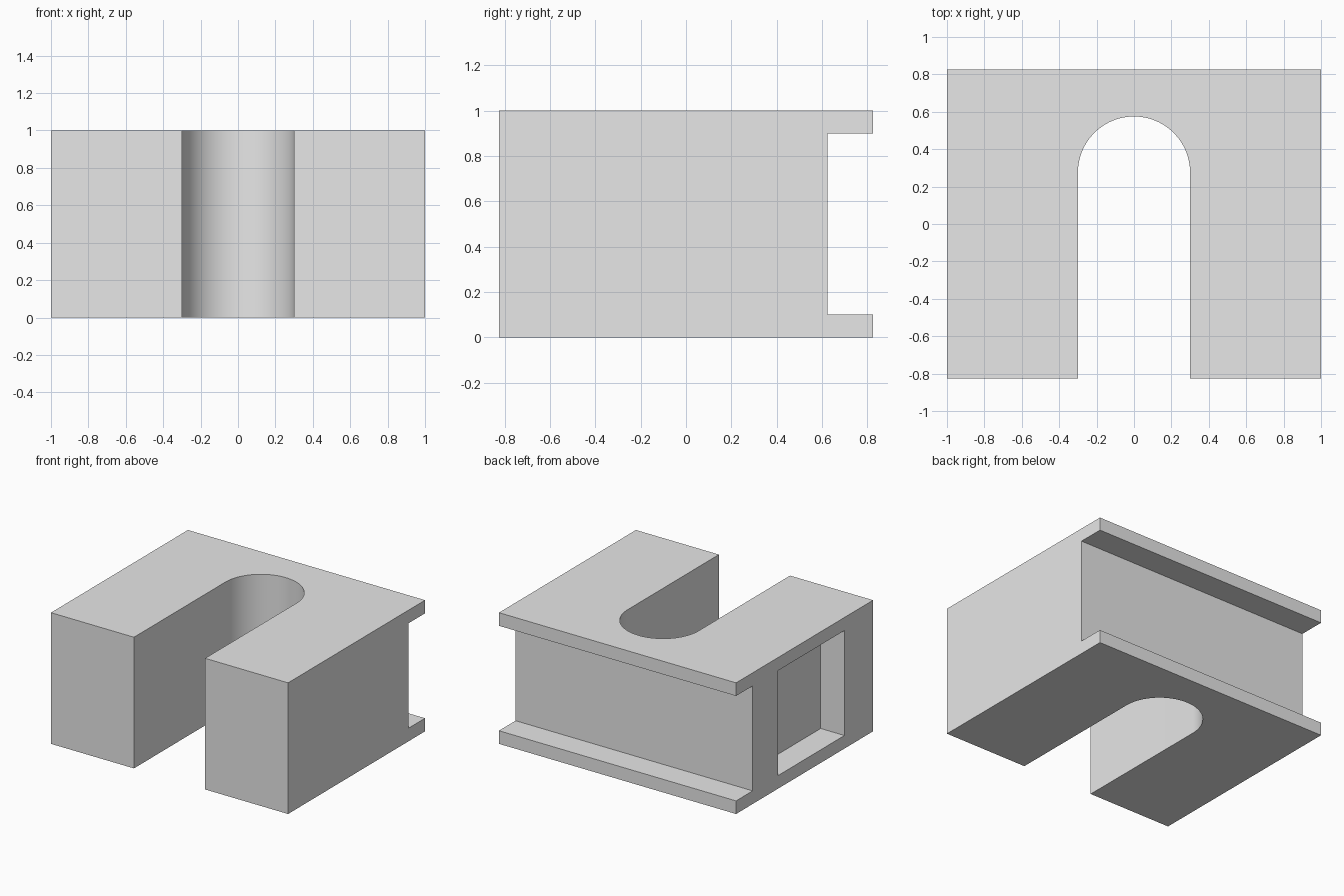
import bpy
import bmesh
import math

default_cube = bpy.data.objects.get("Cube")
if default_cube:
    bpy.data.objects.remove(default_cube, do_unlink=True)

HALF_DEPTH = 0.825
SLOT_RADIUS = 0.3
SLOT_CENTRE_Y = 0.275
ARC_STEPS = 48

grey = bpy.data.materials.new("light_grey")
grey.use_nodes = True
grey.diffuse_color = (0.8, 0.8, 0.8, 1)
grey.node_tree.nodes["Principled BSDF"].inputs["Base Color"].default_value = (0.8, 0.8, 0.8, 1)


def prism(name, outline, z0, z1):
    """Extrude an XY outline from z0 up to z1."""
    bm = bmesh.new()
    base = bm.faces.new([bm.verts.new((x, y, z0)) for x, y in outline])
    top = bmesh.ops.extrude_face_region(bm, geom=[base])["geom"]
    bmesh.ops.translate(bm, vec=(0, 0, z1 - z0),
                        verts=[v for v in top if isinstance(v, bmesh.types.BMVert)])
    bmesh.ops.recalc_face_normals(bm, faces=bm.faces)
    mesh = bpy.data.meshes.new(name)
    bm.to_mesh(mesh)
    bm.free()
    mesh.materials.append(grey)
    obj = bpy.data.objects.new(name, mesh)
    bpy.context.collection.objects.link(obj)
    return obj


def rectangle(x0, x1, y0, y1):
    return [(x0, y0), (x1, y0), (x1, y1), (x0, y1)]


# U-shaped block: outer rectangle with a round-ended slot open at the front
arc = [(SLOT_RADIUS * math.cos(a), SLOT_CENTRE_Y + SLOT_RADIUS * math.sin(a))
       for a in (math.pi * i / ARC_STEPS for i in range(ARC_STEPS + 1))]
outline = [(SLOT_RADIUS, -HALF_DEPTH), (1, -HALF_DEPTH), (1, HALF_DEPTH),
           (-1, HALF_DEPTH), (-1, -HALF_DEPTH), (-SLOT_RADIUS, -HALF_DEPTH)]
block = prism("slotted_block", outline + arc[::-1], 0, 1)

# Channel along the back, and a shallow pocket in the right side
cutters = [
    prism("back_channel_cutter", rectangle(-1.2, 1.2, 0.625, 1), 0.1, 0.9),
    prism("side_pocket_cutter", rectangle(-1.2, -0.8, -0.48, 0.32), 0.1, 0.9),
]
for cutter in cutters:
    cut = block.modifiers.new(cutter.name, 'BOOLEAN')
    cut.operation = 'DIFFERENCE'
    cut.solver = 'EXACT'
    cut.object = cutter

# Apply the cuts, then drop the cutters
bpy.ops.object.select_all(action='DESELECT')
block.select_set(True)
bpy.context.view_layer.objects.active = block
for cutter in cutters:
    bpy.ops.object.modifier_apply(modifier=cutter.name)
    bpy.data.objects.remove(cutter, do_unlink=True)

# Smooth slot curve, sharp block edges
bpy.ops.object.shade_smooth_by_angle(angle=math.radians(30))
